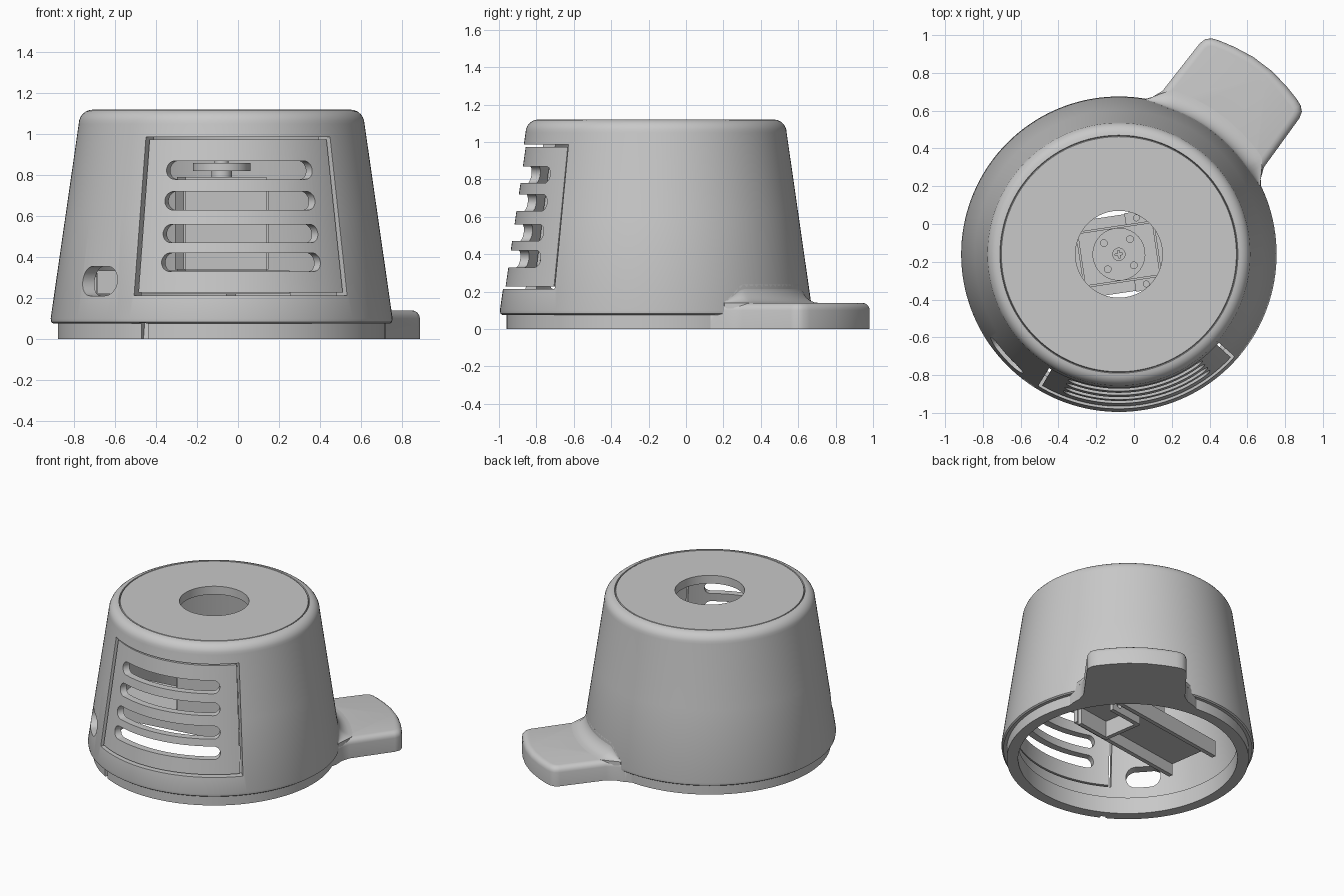
import bpy, bmesh
from math import sin, cos, pi, radians, sqrt
from mathutils import Matrix, Vector

if "Cube" in bpy.data.objects:
    bpy.data.objects.remove(bpy.data.objects["Cube"], do_unlink=True)

CENTRE = Vector((-0.08, -0.16, 0))
PANEL = 8.5      # window direction in degrees, from the front towards +x
TAB = 143        # tab direction

grey = bpy.data.materials.new("plain_grey")
grey.use_nodes = True
grey.diffuse_color = (0.58, 0.58, 0.58, 1)
grey.node_tree.nodes["Principled BSDF"].inputs["Base Color"].default_value = (0.58, 0.58, 0.58, 1)


def finish(name, bm):
    bmesh.ops.recalc_face_normals(bm, faces=bm.faces)
    mesh = bpy.data.meshes.new(name)
    bm.to_mesh(mesh)
    bm.free()
    mesh.materials.append(grey)
    ob = bpy.data.objects.new(name, mesh)
    bpy.context.collection.objects.link(ob)
    return ob


def activate(ob):
    bpy.ops.object.select_all(action='DESELECT')
    ob.select_set(True)
    bpy.context.view_layer.objects.active = ob


def smooth(ob, angle=30):
    activate(ob)
    bpy.ops.object.shade_smooth_by_angle(angle=radians(angle))


def cut(ob, cutters):
    activate(ob)
    for c in cutters:
        mod = ob.modifiers.new("cut", 'BOOLEAN')
        mod.operation, mod.solver, mod.object = 'DIFFERENCE', 'EXACT', c
        bpy.ops.object.modifier_apply(modifier=mod.name)
        bpy.data.objects.remove(c, do_unlink=True)


def sweep(name, section, angles, closed=False):
    """Turn a closed (radius, height) section around the body axis."""
    bm = bmesh.new()
    rings = []
    for a in angles:
        t = radians(a)
        rings.append([bm.verts.new(CENTRE + Vector((r * sin(t), -r * cos(t), z)))
                      for r, z in section(a)])
    n = len(rings[0])
    pairs = list(zip(rings, rings[1:])) + ([(rings[-1], rings[0])] if closed else [])
    for p, q in pairs:
        for i in range(n):
            j = (i + 1) % n
            bm.faces.new((p[i], p[j], q[j], q[i]))
    if not closed:
        bm.faces.new(rings[0])
        bm.faces.new(rings[-1])
    return finish(name, bm)


def wall(z):
    """Outer radius of the tapered wall."""
    return 0.835 - 0.137 * (z - 0.1) / 0.95


def sector(name, mid, half, z, h, inner, outer, steps=32, pill=False):
    """Curved block following the wall, with rounded ends if pill is set."""
    end = h / wall(z) * 180 / pi if pill else 0

    def section(a):
        over = max(0, abs(a - mid) - (half - end))
        k = h * sqrt(max(0.004, 1 - (over / end) ** 2)) if pill else h
        return [(wall(z + s * k) + o, z + s * k)
                for s, o in ((-1, inner), (-1, outer), (1, outer), (1, inner))]

    if pill:
        flat = half - end
        ts = [-half + end * (1 - cos(i * pi / 16)) for i in range(9)]
        angles = [mid + t for t in ts]
        angles += [mid - flat + 2 * flat * i / steps for i in range(1, steps)]
        angles += [mid - t for t in reversed(ts)]
    else:
        angles = [mid - half + 2 * half * i / steps for i in range(steps + 1)]
    return sweep(name, section, angles)


def box(name, size, loc, turn=PANEL, bevel=0.0):
    """Block placed relative to the body axis and turned with the mechanism."""
    bm = bmesh.new()
    bmesh.ops.create_cube(bm, size=1)
    rot = Matrix.Rotation(radians(turn), 4, 'Z')
    bm.transform(Matrix.Translation(CENTRE) @ rot @ Matrix.Translation(loc)
                 @ Matrix.Diagonal((*size, 1)))
    if bevel:
        bmesh.ops.bevel(bm, geom=bm.edges[:], offset=bevel, segments=2, affect='EDGES')
    return finish(name, bm)


def cylinder(name, r, h, loc, sides=32, axis='Z'):
    bm = bmesh.new()
    bmesh.ops.create_cone(bm, cap_ends=True, segments=sides, radius1=r, radius2=r, depth=h)
    tilt = Matrix.Rotation(pi / 2, 4, 'X') if axis == 'Y' else Matrix()
    bm.transform(Matrix.Translation(CENTRE) @ Matrix.Rotation(radians(PANEL), 4, 'Z')
                 @ Matrix.Translation(loc) @ tilt)
    return finish(name, bm)


# hollow tapered body with base ring, rounded shoulder, lid groove and top hole
shoulder = [(0.63 + 0.068 * cos(t * pi / 12), 1.05 + 0.07 * sin(t * pi / 12)) for t in range(7)]
profile = [(0.725, 0), (0.80, 0), (0.80, 0.075), (0.822, 0.075), (0.832, 0.082), (0.835, 0.1),
           (wall(0.6), 0.6)] + shoulder
profile += [(0.626, 1.108), (0.622, 1.12), (0.23, 1.12), (0.23, 1.06), (0.62, 1.06),
            (0.765, 0.12), (0.725, 0.12)]
body = sweep("body_shell", lambda a: profile, [i * 2.5 for i in range(144)], closed=True)
cut(body, [
    sector("window_cutter", PANEL, 40, 0.60, 0.387, -0.2, 0.1),
    sector("cable_hole_cutter", -48, 9, 0.283, 0.072, -0.2, 0.1, steps=6, pill=True),
    sector("notch_cutter", -28, 1.3, 0.035, 0.042, -0.07, 0.1, steps=2),
])
smooth(body)

# curved vent panel with four slots
panel = sector("vent_panel", PANEL, 38.8, 0.60, 0.373, -0.062, -0.012, steps=48)
cut(panel, [sector("slot_cutter", PANEL - 0.5, 30, z, 0.045, -0.2, 0.1, pill=True)
            for z in (0.375, 0.515, 0.675, 0.825)])
smooth(panel)

# flat tab with flared root and rounded outer corners
half = [(0.78, 0.08), (0.748, 0.24), (0.70, 0.36), (0.66, 0.43), (0.72, 0.40), (0.77, 0.36),
        (0.83, 0.336), (1.15, 0.33), (1.185, 0.32), (1.208, 0.295), (1.222, 0.26),
        (1.245, 0.17), (1.262, 0.06)]
outline = half + [(u, -v) for u, v in reversed(half)]
bm = bmesh.new()
base = bm.faces.new([bm.verts.new((u, v, 0)) for u, v in outline])
top = bmesh.ops.extrude_face_region(bm, geom=[base], use_keep_orig=True)
bmesh.ops.translate(bm, vec=(0, 0, 0.14), verts=[g for g in top["geom"] if isinstance(g, bmesh.types.BMVert)])
bmesh.ops.recalc_face_normals(bm, faces=bm.faces)
rim = [e for e in bm.edges if all(v.co.z > 0.1 and v.co.xy.length > 0.81 for v in e.verts)]
bmesh.ops.bevel(bm, geom=rim, offset=0.04, segments=4, profile=0.5, affect='EDGES')
bm.transform(Matrix.Translation(CENTRE) @ Matrix.Rotation(radians(TAB - 90), 4, 'Z'))
smooth(finish("tab", bm), 40)


# cove blending the tab into the wall, fading at both ends
def cove(a):
    k = 0.1 * min(1, max(0.05, (27 - abs(a - TAB)) / 8))
    arc = [(wall(0.14 + k) + k - k * sin(t * pi / 12), 0.14 + k - k * cos(t * pi / 12))
           for t in range(7)]
    return [(0.79, 0.11), (arc[0][0], 0.11)] + arc + [(0.79, 0.14 + k)]


smooth(sweep("tab_cove", cove, [TAB - 27 + i * 1.5 for i in range(37)]))

# inner channel beam spanning towards the side wall
box("channel_plate", (0.95, 0.41, 0.03), (-0.17, 0, 0.32))
for side, y in (("front", -0.19), ("back", 0.19)):
    box("channel_flange_" + side, (0.95, 0.03, 0.10), (-0.17, y, 0.27))

# motor body with mounting ears
box("motor_body", (0.42, 0.30, 0.46), (0.0, 0, 0.56), bevel=0.01)
for y in (-0.17, 0.17):
    ear = box("motor_ear", (0.12, 0.08, 0.03), (0.12, y, 0.74))
    cut(ear, [cylinder("ear_hole", 0.016, 0.1, (0.12, y * 1.04, 0.74), 16)])

# round horn with four holes and a centre screw
horn = cylinder("horn", 0.14, 0.04, (0, 0, 0.84))
cut(horn, [cylinder("horn_hole", 0.018, 0.1, (x, y, 0.84), 16)
           for x in (-0.07, 0.07) for y in (-0.07, 0.07)])
smooth(horn)
screw = cylinder("horn_screw", 0.035, 0.02, (0, 0, 0.868), 24)
cut(screw, [box("screw_cross", s, (0, 0, 0.88)) for s in ((0.04, 0.01, 0.02), (0.01, 0.04, 0.02))])
smooth(screw)
smooth(cylinder("motor_shaft", 0.05, 0.05, (0, 0, 0.80), 24))

# lower U bracket with screw holes
box("bracket_web", (0.03, 0.30, 0.12), (0.06, 0, 0.24))
for y in (-0.14, 0.14):
    arm = box("bracket_arm", (0.26, 0.03, 0.12), (0.19, y, 0.24))
    cut(arm, [cylinder("arm_hole", 0.025, 0.1, (0.26, y, 0.24), 16, 'Y')])
